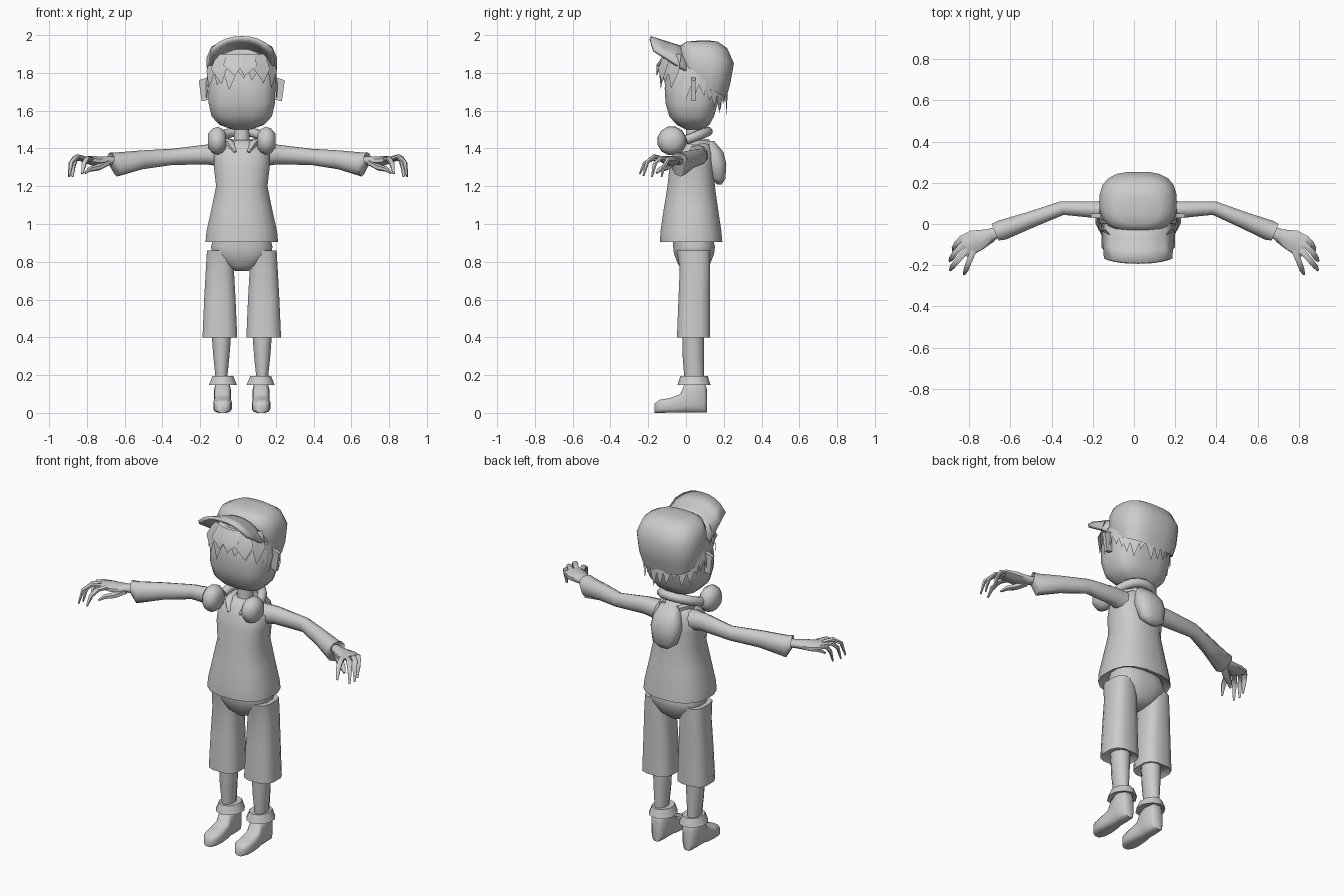
import bpy, math, random
from mathutils import Vector as V

random.seed(4)
CX = 0.02  # body centre line
grey = bpy.data.materials.new("light_grey")
grey.diffuse_color = (0.6, 0.6, 0.6, 1)


def make(name, verts, faces, angle=55, thick=0):
    me = bpy.data.meshes.new(name)
    me.from_pydata([tuple(v) for v in verts], [], faces)
    me.materials.append(grey)
    ob = bpy.data.objects.new(name, me)
    bpy.context.collection.objects.link(ob)
    bpy.ops.object.select_all(action='DESELECT')
    ob.select_set(True)
    bpy.context.view_layer.objects.active = ob
    bpy.ops.object.mode_set(mode='EDIT')
    bpy.ops.mesh.select_all(action='SELECT')
    bpy.ops.mesh.normals_make_consistent(inside=False)
    bpy.ops.object.mode_set(mode='OBJECT')
    bpy.ops.object.shade_smooth_by_angle(angle=math.radians(angle))
    if thick:
        m = ob.modifiers.new("thickness", 'SOLIDIFY')
        m.thickness = thick
        m.offset = 0
    return ob


def ring(c, u, v, n=12, p=2.0):
    c, u, v = V(c), V(u), V(v)
    out = []
    for i in range(n):
        a = 2 * math.pi * (i + 0.5) / n
        k = [math.copysign(abs(t) ** (2 / p), t) for t in (math.cos(a), math.sin(a))]
        out.append(c + u * k[0] + v * k[1])
    return out


def loft(name, rings, caps=(True, True), angle=55):
    n = len(rings[0])
    verts = [p for r in rings for p in r]
    faces = [(j * n + i, j * n + (i + 1) % n, (j + 1) * n + (i + 1) % n, (j + 1) * n + i)
             for j in range(len(rings) - 1) for i in range(n)]
    if caps[0]:
        faces.append(tuple(range(n))[::-1])
    if caps[1]:
        faces.append(tuple(range(len(verts) - n, len(verts))))
    return make(name, verts, faces, angle)


def stack(name, rows, x=CX, n=16, p=2.5, caps=(True, True)):
    # rows: z, front y, back y, half width
    return loft(name, [ring((x, (f + b) / 2, z), (w, 0, 0), (0, (b - f) / 2, 0), n, p)
                       for z, f, b, w in rows], caps)


def tube(name, pts, radii, n=6, flat=1.0):
    pts = [V(p) for p in pts]
    rings = []
    for i, p in enumerate(pts):
        d = (pts[min(i + 1, len(pts) - 1)] - pts[max(i - 1, 0)]).normalized()
        u = d.cross(V((0, 0, 1))).normalized()
        rings.append(ring(p, u * radii[i], d.cross(u) * radii[i] * flat, n))
    return loft(name, rings)


# head and neck
stack("head", [(1.50, 0, .09, .05), (1.525, -.05, .125, .12), (1.57, -.09, .15, .162),
               (1.64, -.11, .17, .178), (1.72, -.115, .19, .18), (1.82, -.10, .20, .172),
               (1.88, -.06, .17, .13)], p=3)
stack("neck", [(1.38, -.01, .09, .05), (1.53, 0, .08, .04)], n=8, p=2)

# cap crown: tilted rings given by front point, back point and half width
crown = [(-.02, 1.80, .20, 1.69, .155), (-.03, 1.79, .215, 1.67, .17), (-.04, 1.84, .235, 1.74, .186),
         (-.04, 1.90, .255, 1.85, .188), (-.03, 1.945, .22, 1.93, .162),
         (0, 1.965, .17, 1.965, .11), (.05, 1.97, .12, 1.972, .05)]
loft("cap_crown", [ring((CX, (a + c) / 2, (b + d) / 2), (w, 0, 0), (0, (c - a) / 2, (d - b) / 2), 20, 2.7)
                   for a, b, c, d, w in crown])

# cap brim: arched sheet
bv, bf = [], []
for j in range(4):
    t = j / 3
    for i in range(9):
        s = i / 4 - 1
        drop = abs(s) ** 2.5
        bv.append((CX + s * (.172 - .012 * t), .0 - .19 * t + .02 * drop * t,
                   1.925 + .06 * t - drop * (.115 - .05 * t)))
for j in range(3):
    for i in range(8):
        a = j * 9 + i
        bf.append((a, a + 1, a + 10, a + 9))
make("cap_brim", bv, bf, thick=.02)


# hair: pointed locks hanging around the head
def locks(name, a0, a1, count, top, tip, bulge):
    verts, faces = [], []
    step = (a1 - a0) / count
    for i in range(count):
        a = math.radians(a0 + step * (i + .5))
        h = math.radians(step * .62)
        end = tip + random.uniform(-.035, .035)
        mid = top + (end - top) * .5
        sway = random.uniform(-.5, .5) * h
        k = len(verts)
        for da, z, r in ((-h, top, .97), (h, top, .97), (-h, mid, bulge), (h, mid, bulge),
                         (sway, end, bulge * 1.0)):
            verts.append((CX + .182 * r * math.sin(a + da), .045 - .165 * r * math.cos(a + da), z))
        faces += [(k, k + 1, k + 3, k + 2), (k + 2, k + 3, k + 4)]
    make(name, verts, faces, 30)


locks("fringe_hair", -62, 62, 7, 1.90, 1.74, 1.14)
locks("outer_fringe_hair", -45, 40, 4, 1.90, 1.76, 1.22)
locks("left_side_hair", -125, -55, 5, 1.82, 1.65, 1.05)
locks("right_side_hair", 55, 125, 5, 1.82, 1.65, 1.05)
locks("back_hair", 120, 240, 9, 1.78, 1.61, 1.06)

# jacket body, hem left open
stack("jacket", [(.93, -.11, .165, .16), (.905, -.14, .195, .195), (.96, -.138, .19, .19),
                 (1.08, -.12, .172, .163), (1.20, -.10, .155, .138), (1.30, -.09, .15, .15),
                 (1.37, -.07, .145, .15), (1.42, -.045, .135, .105), (1.445, -.02, .12, .055)])

# hood hanging on the back and collar round the neck
stack("hood", [(1.21, .165, .19, .03), (1.24, .13, .21, .075), (1.32, .10, .215, .092),
               (1.38, .08, .20, .085), (1.44, .07, .15, .06)], n=12)
for s in (-1, 1):
    side = "left" if s < 0 else "right"
    tube(side + "_collar", [(CX + s * .05, .12, 1.43), (CX + s * .085, .05, 1.43),
                            (CX + s * .06, -.03, 1.425), (CX + s * .035, -.065, 1.38)],
         [.02, .025, .022, .008])

# headphones: band behind the neck with two cups
band = []
for i in range(11):
    a = math.pi * i / 10
    band.append((CX + .115 * math.cos(a), .0 + .115 * math.sin(a), 1.445 + .045 * math.sin(a)))
tube("headphone_band", band, [.026] * 11, 8)
for s in (-1, 1):
    loft(("left" if s < 0 else "right") + "_headphone_cup",
         [ring((CX + s * x, -.075, 1.44), (0, r, 0), (0, 0, r), 12)
          for x, r in ((.083, .04), (.098, .062), (.125, .078), (.155, .068), (.178, .04))])

# trousers seat
stack("trouser_seat", [(.75, -.01, .09, .03), (.78, -.04, .125, .10), (.84, -.065, .15, .158),
                       (.88, -.07, .155, .165), (.94, -.07, .14, .15)])

for s in (-1, 1):
    side = "left_" if s < 0 else "right_"

    def X(r):
        return CX + s * r

    # trouser leg, calf, ankle cuff
    stack(side + "trouser_leg", [(.42, -.03, .11, .075), (.40, -.05, .13, .094), (.60, -.042, .128, .085),
                                 (.76, -.035, .13, .076), (.86, -.05, .13, .07)], X(.116), 12, 3)
    stack(side + "calf", [(.12, -.005, .095, .034), (.20, -.01, .095, .034), (.30, -.018, .095, .045),
                          (.44, -.02, .095, .056)], X(.108), 10, 2)
    stack(side + "ankle_cuff", [(.16, -.005, .095, .04), (.148, -.045, .13, .078), (.195, -.03, .115, .058),
                                (.192, -.005, .095, .04)], X(.1), 10, 2)
    # shoe: sections from heel to toe (y, height, half width)
    loft(side + "shoe", [ring((X(.102), y, h / 2), (w, 0, 0), (0, 0, h / 2), 12, 3.5)
                         for y, h, w in ((.11, .13, .025), (.095, .165, .04), (.04, .17, .045), (-.005, .16, .043),
                                         (-.03, .10, .045), (-.09, .078, .05), (-.14, .07, .045),
                                         (-.166, .05, .025))])
    # ear plate
    e = [(X(x), y, z) for y in (.03, .05) for x, z in ((.165, 1.66), (.212, 1.65), (.228, 1.76), (.17, 1.78))]
    make(side + "ear", e, [(0, 1, 2, 3), (7, 6, 5, 4), (0, 4, 5, 1), (1, 5, 6, 2), (2, 6, 7, 3), (3, 7, 4, 0)])

    # the left forearm reaches slightly further
    def A(x, y, z):
        far = max(0, min(1, (x - .39) / .4)) * .04 if s < 0 else 0
        return V((CX + s * (x - CX + far), y, z))

    # sleeve: x, y, z, half depth, half height
    sl = [(.10, .06, 1.36, .06, .06), (.21, .068, 1.368, .043, .052), (.39, .077, 1.355, .036, .043),
          (.53, .02, 1.34, .042, .05), (.655, -.03, 1.315, .052, .064), (.685, -.04, 1.345, .046, .034),
          (.67, -.035, 1.34, .025, .025)]
    dirs = [(1, 0), (1, 0), (.95, -.25), (.92, -.4), (.92, -.4), (.92, -.4), (.92, -.4)]
    loft(side + "sleeve", [ring(A(x, y, z), V((-s * d[1], d[0], 0)) * hy, (0, 0, hz), 10)
                           for (x, y, z, hy, hz), d in zip(sl, dirs)])
    # palm
    loft(side + "palm", [ring(A(x, y, z), V((s * .45, .89, 0)) * hy, (0, 0, hz), 8)
                         for x, y, z, hy, hz in ((.65, -.03, 1.335, .026, .022), (.71, -.055, 1.335, .035, .024),
                                                 (.77, -.08, 1.335, .058, .026), (.825, -.105, 1.345, .055, .014))])
    # fingers and thumb
    fingers = {
        "index_finger": [(.78, -.13, 1.345), (.80, -.18, 1.345), (.815, -.22, 1.32), (.825, -.245, 1.265)],
        "middle_finger": [(.81, -.125, 1.345), (.85, -.17, 1.358), (.88, -.205, 1.33), (.893, -.225, 1.255)],
        "ring_finger": [(.825, -.095, 1.345), (.865, -.135, 1.35), (.885, -.165, 1.32), (.895, -.18, 1.25)],
        "little_finger": [(.835, -.07, 1.345), (.86, -.095, 1.345), (.872, -.115, 1.31), (.877, -.13, 1.25)]}
    for name, pts in fingers.items():
        tube(side + name, [A(*p) for p in pts], [.017, .016, .014, .006], 6, .75)
    tube(side + "thumb", [A(.70, -.07, 1.325), A(.745, -.105, 1.30), A(.785, -.135, 1.29), A(.81, -.155, 1.27)],
         [.022, .022, .017, .007], 6, .8)
